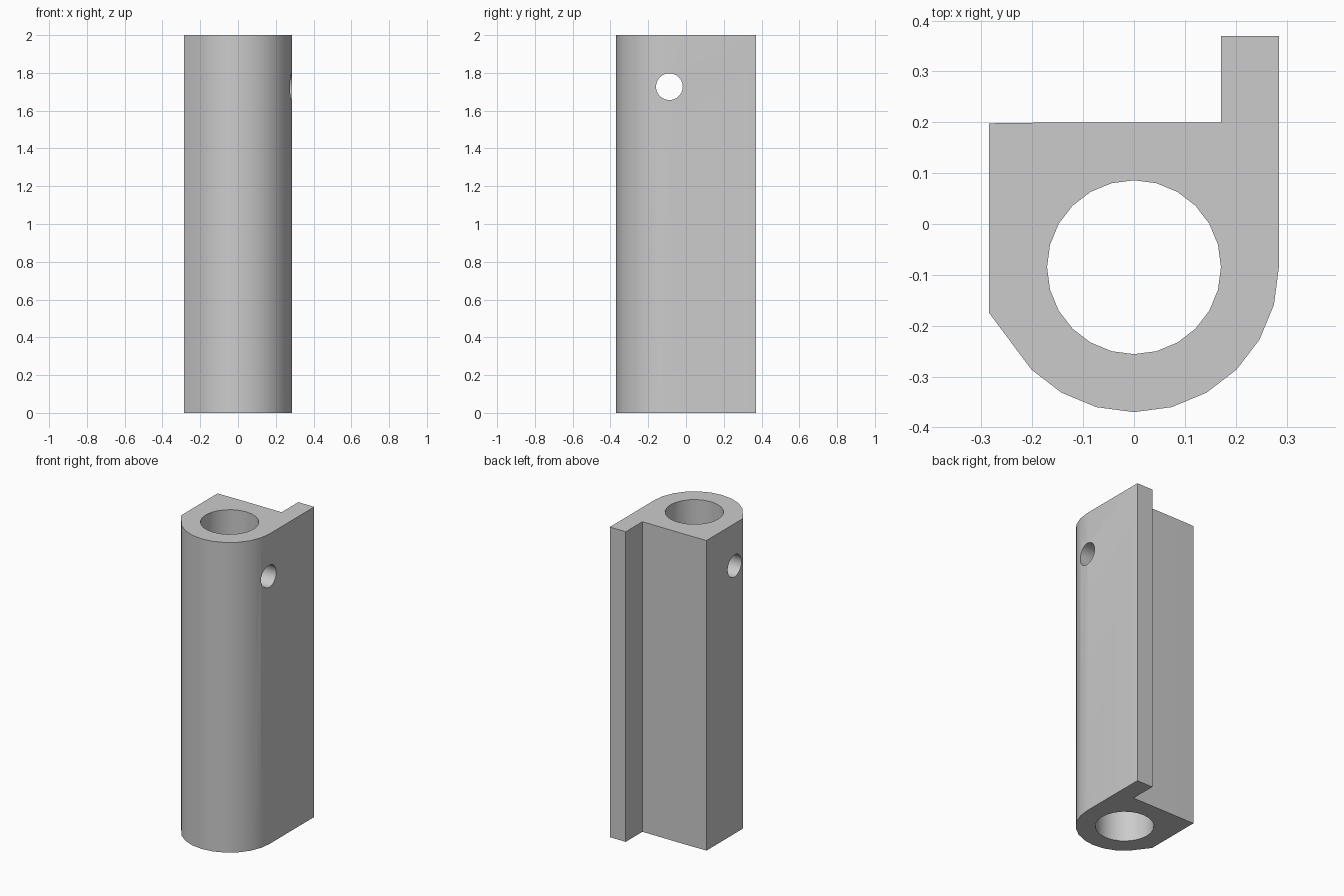
import bpy
import bmesh
from math import sin, cos, radians, pi
from mathutils import Matrix

if "Cube" in bpy.data.objects:
    bpy.data.objects.remove(bpy.data.objects["Cube"], do_unlink=True)

HEIGHT = 2.0
BORE_Y = -0.085
OUTER_R, BORE_R = 0.285, 0.171

grey = bpy.data.materials.new("plain grey")
grey.use_nodes = True
colour = (0.6, 0.6, 0.6, 1)
grey.diffuse_color = colour
grey.node_tree.nodes["Principled BSDF"].inputs["Base Color"].default_value = colour


def add_object(name, bm):
    bmesh.ops.recalc_face_normals(bm, faces=bm.faces)
    mesh = bpy.data.meshes.new(name)
    bm.to_mesh(mesh)
    bm.free()
    mesh.materials.append(grey)
    obj = bpy.data.objects.new(name, mesh)
    bpy.context.collection.objects.link(obj)
    return obj


def add_cylinder(name, radius, depth, segments, matrix):
    bm = bmesh.new()
    bmesh.ops.create_cone(bm, cap_ends=True, segments=segments, radius1=radius,
                          radius2=radius, depth=depth, matrix=matrix)
    return add_object(name, bm)


# Housing outline: rounded front, chamfered corner, flat back with a side flange
outline = [(OUTER_R * cos(radians(a)), BORE_Y + OUTER_R * sin(radians(a)))
           for a in range(0, -136, -15)]
outline += [(-0.285, -0.175), (-0.285, 0.198), (-0.135, 0.2),
            (0.171, 0.2), (0.171, 0.37), (0.285, 0.37)]
bm = bmesh.new()
base = bm.faces.new([bm.verts.new((x, y, 0)) for x, y in outline])
walls = bmesh.ops.extrude_face_region(bm, geom=[base], use_keep_orig=True)
top = [v for v in walls["geom"] if isinstance(v, bmesh.types.BMVert)]
bmesh.ops.translate(bm, verts=top, vec=(0, 0, HEIGHT))
housing = add_object("hinge_housing", bm)

# Vertical bore and horizontal pin hole
bore = add_cylinder("bore_cutter", BORE_R, HEIGHT + 0.2, 24,
                    Matrix.Translation((0, BORE_Y, HEIGHT / 2)))
pin = add_cylinder("pin_hole_cutter", 0.071, 1, 24,
                   Matrix.Translation((0, -0.088, 1.727)) @ Matrix.Rotation(pi / 2, 4, 'Y'))

bpy.context.view_layer.objects.active = housing
housing.select_set(True)
for cutter in (bore, pin):
    mod = housing.modifiers.new(cutter.name, 'BOOLEAN')
    mod.operation = 'DIFFERENCE'
    mod.solver = 'EXACT'
    mod.object = cutter
    bpy.ops.object.modifier_apply(modifier=mod.name)
    bpy.data.objects.remove(cutter, do_unlink=True)

bpy.ops.object.select_all(action='DESELECT')
housing.select_set(True)
bpy.ops.object.shade_smooth_by_angle(angle=radians(30))
